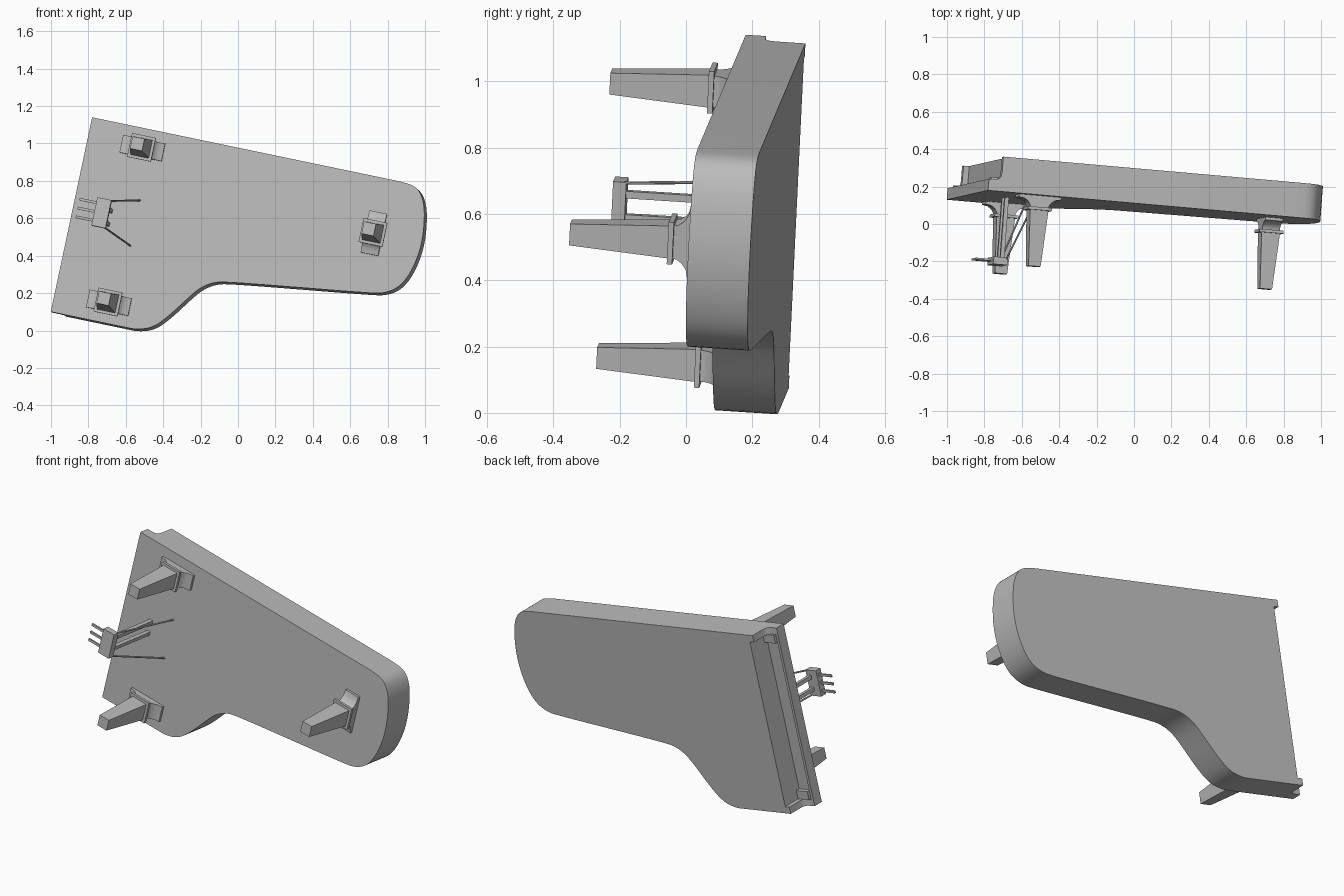
import bpy, bmesh, math
from mathutils import Matrix, Vector

cube = bpy.data.objects.get("Cube")
if cube:
    bpy.data.objects.remove(cube, do_unlink=True)

# Single plain grey
grey = bpy.data.materials.new("plain_grey")
grey.use_nodes = True
grey.diffuse_color = (0.5, 0.5, 0.5, 1)
grey.node_tree.nodes["Principled BSDF"].inputs["Base Color"].default_value = (0.5, 0.5, 0.5, 1)

# Tilted frame: x along the case, y along the keyboard to the treble, z towards the lid
W = -Vector((0.2077, 0.0472, 0.977)).normalized()
U = Vector((0.976, -0.0854, -0.198))
U = (U - W * U.dot(W)).normalized()
N = U.cross(W)
FRAME = Matrix.Translation((-0.78, 0.18, 1.14)) @ Matrix((U, W, N)).transposed().to_4x4()
WIDTH = 1.064
HEIGHT = 0.187


def finish(name, bm, local=Matrix.Identity(4)):
    bmesh.ops.recalc_face_normals(bm, faces=bm.faces)
    bm.transform(FRAME @ local)
    me = bpy.data.meshes.new(name)
    bm.to_mesh(me)
    bm.free()
    me.materials.append(grey)
    me.shade_smooth()
    me.set_sharp_from_angle(angle=math.radians(30))
    obj = bpy.data.objects.new(name, me)
    bpy.context.collection.objects.link(obj)
    return obj


def prism(name, points, direction, local=Matrix.Identity(4)):
    """Extrude a planar loop of points along a direction."""
    bm = bmesh.new()
    face = bm.faces.new([bm.verts.new(p) for p in points])
    ext = bmesh.ops.extrude_face_region(bm, geom=[face])
    verts = [g for g in ext["geom"] if isinstance(g, bmesh.types.BMVert)]
    bmesh.ops.translate(bm, verts=verts, vec=direction)
    return finish(name, bm, local)


def box(name, low, high):
    (a, b, c), (d, e, f) = low, high
    prism(name, [(a, b, c), (d, b, c), (d, e, c), (a, e, c)], (0, 0, f - c))


def taper(name, low_half, high_half, low_z, high_z, local):
    """Square frustum."""
    bm = bmesh.new()
    rings = []
    for h, z in ((low_half, low_z), (high_half, high_z)):
        rings.append([bm.verts.new((x * h, y * h, z)) for x, y in ((-1, -1), (1, -1), (1, 1), (-1, 1))])
    bm.faces.new(rings[0])
    bm.faces.new(rings[1])
    for i in range(4):
        j = (i + 1) % 4
        bm.faces.new((rings[0][i], rings[0][j], rings[1][j], rings[1][i]))
    finish(name, bm, local)


def rod(name, start, end, radius, sides=8):
    start, end = Vector(start), Vector(end)
    axis = end - start
    bm = bmesh.new()
    bmesh.ops.create_cone(bm, cap_ends=True, segments=sides, radius1=radius, radius2=radius, depth=axis.length)
    finish(name, bm, Matrix.Translation((start + end) / 2) @ axis.to_track_quat("Z", "Y").to_matrix().to_4x4())


def round_off(points):
    """Corner cutting on an open path."""
    out = [points[0]]
    for a, b in zip(points, points[1:]):
        a, b = Vector(a), Vector(b)
        out += [a.lerp(b, 0.25), a.lerp(b, 0.75)]
    return out + [points[-1]]


# Case with curved treble side and rounded tail
curve = [(0.4, WIDTH), (0.47, WIDTH), (0.555, 1.035), (0.628, 0.953), (0.699, 0.851), (0.756, 0.775),
         (0.828, 0.728), (0.917, 0.712), (1.145, 0.682), (1.645, 0.619), (1.735, 0.602), (1.81, 0.547),
         (1.856, 0.435), (1.874, 0.289), (1.85, 0.12), (1.812, 0.04), (1.765, 0.005), (1.68, 0)]
for _ in range(2):
    curve = round_off(curve)
outline = [(0.1, 0), (0.1, WIDTH)] + [tuple(p) for p in curve]
prism("case", [(x, y, 0) for x, y in outline], (0, 0, HEIGHT))

# Keyboard end: bed, front rail, cheeks and key blocks
box("key_bed", (0, 0.001, 0), (0.1, WIDTH - 0.001, 0.05))
box("front_rail", (0, 0.001, 0.05), (0.016, WIDTH - 0.001, 0.062))
cheek = [(0, 0), (0, 0.062), (0.045, 0.064), (0.058, 0.07), (0.066, 0.082), (0.069, 0.1),
         (0.07, HEIGHT), (0.1, HEIGHT), (0.1, 0)]
for name, y in (("bass_cheek", 0), ("treble_cheek", WIDTH - 0.04)):
    prism(name, [(x, y, z) for x, z in cheek], (0, 0.04, 0))
for name, y in (("bass_key_block", 0.04), ("treble_key_block", WIDTH - 0.09)):
    box(name, (0.02, y, 0.05), (0.1, y + 0.05, 0.075))

# Legs: flared bracket, collar and tapered post
bracket = [(0.115, 0), (0.115, -0.015), (0.085, -0.02), (0.065, -0.033), (0.053, -0.05), (0.05, -0.062)]
bracket += [(-x, z) for x, z in reversed(bracket)]
for name, x, y, turn in (("bass_leg", 0.299, 0.107, 0), ("treble_leg", 0.296, 0.954, 0),
                         ("tail_leg", 1.609, 0.3, math.pi / 2)):
    spot = Matrix.Translation((x, y, 0)) @ Matrix.Rotation(turn, 4, "Z")
    prism(name + "_bracket", [(px, -0.048, pz) for px, pz in bracket], (0, 0.096, 0), spot)
    taper(name + "_collar", 0.065, 0.065, -0.078, -0.062, spot)
    taper(name, 0.033, 0.05, -0.378, -0.078, spot)

# Pedal lyre: box, posts, braces and pedals
MID = 0.507
box("pedal_box", (0.148, MID - 0.077, -0.362), (0.225, MID + 0.077, -0.322))
for side, label in ((-1, "bass"), (1, "treble")):
    y = MID + side * 0.036
    box(label + "_lyre_post", (0.19, y - 0.011, -0.322), (0.212, y + 0.011, 0))
    rod(label + "_brace", (0.215, MID + side * 0.072, -0.335), (0.344, MID + side * 0.124, 0), 0.005)
for i, label in enumerate(("soft", "middle", "sustain")):
    y = MID + (i - 1) * 0.048
    box(label + "_pedal", (0.055, y - 0.007, -0.345), (0.15, y + 0.007, -0.335))
